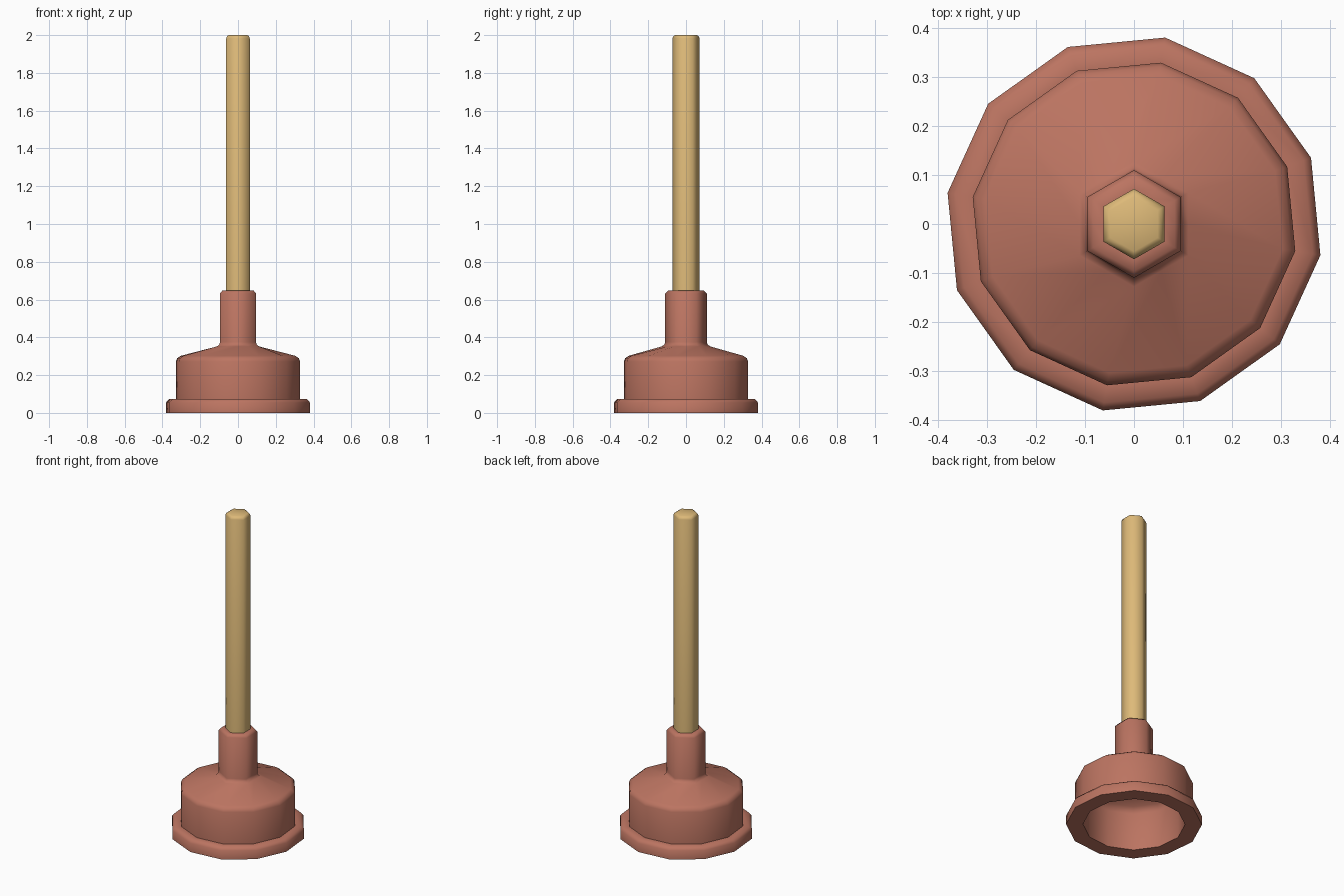
import bpy, bmesh, math

if "Cube" in bpy.data.objects:
    bpy.data.objects.remove(bpy.data.objects["Cube"])


def material(name, rgb):
    m = bpy.data.materials.new(name)
    m.diffuse_color = (*rgb, 1)
    m.use_nodes = True
    m.node_tree.nodes["Principled BSDF"].inputs["Base Color"].default_value = m.diffuse_color
    return m


def cup_ring(r, z):
    # twelve-sided ring, turned as seen from above
    return [(r * math.cos(math.radians(20.5 + 30 * k)),
             r * math.sin(math.radians(20.5 + 30 * k)), z) for k in range(12)]


def hex_ring(r, z):
    # hexagon with edge midpoints, so that it joins a twelve-sided ring
    pts = []
    for k in range(12):
        a = math.radians(30 * (k + 1))
        d = r if k % 2 == 0 else r * math.cos(math.pi / 6)
        pts.append((d * math.cos(a), d * math.sin(a), z))
    return pts


def loft(name, rings, mat, angle):
    # skin the rings in order and cap both ends
    bm = bmesh.new()
    loops = [[bm.verts.new(p) for p in ring] for ring in rings]
    for a, b in zip(loops, loops[1:]):
        n = len(a)
        for i in range(n):
            j = (i + 1) % n
            bm.faces.new((a[i], a[j], b[j], b[i]))
    bm.faces.new(loops[0][::-1])
    bm.faces.new(loops[-1])
    bmesh.ops.recalc_face_normals(bm, faces=bm.faces)
    me = bpy.data.meshes.new(name)
    bm.to_mesh(me)
    bm.free()
    me.materials.append(mat)
    ob = bpy.data.objects.new(name, me)
    bpy.context.collection.objects.link(ob)
    bpy.ops.object.select_all(action='DESELECT')
    ob.select_set(True)
    bpy.context.view_layer.objects.active = ob
    bpy.ops.object.shade_smooth_by_angle(angle=math.radians(angle))
    return ob


rubber = material("red rubber", (0.50, 0.175, 0.12))
wood = material("light wood", (0.73, 0.49, 0.19))

# rubber cup: hollow inside, rim, body, shoulder, then the hexagonal neck
inside = [(0.10, 0.30), (0.265, 0.27), (0.29, 0.235), (0.29, 0.0)]
outside = [(0.386, 0.0), (0.386, 0.055), (0.37, 0.073), (0.334, 0.073),
           (0.334, 0.272), (0.326, 0.29), (0.308, 0.302)]
neck = [(0.128, 0.352), (0.114, 0.362), (0.11, 0.375),
        (0.11, 0.632), (0.096, 0.647), (0.07, 0.647)]
loft("rubber_cup",
     [cup_ring(r, z) for r, z in inside + outside] +
     [hex_ring(r, z) for r, z in neck], rubber, 61)

# wooden handle with a chamfered top
loft("handle", [hex_ring(r, z) for r, z in
                [(0.072, 0.60), (0.072, 1.983), (0.066, 1.995), (0.056, 2.0)]],
     wood, 61)
